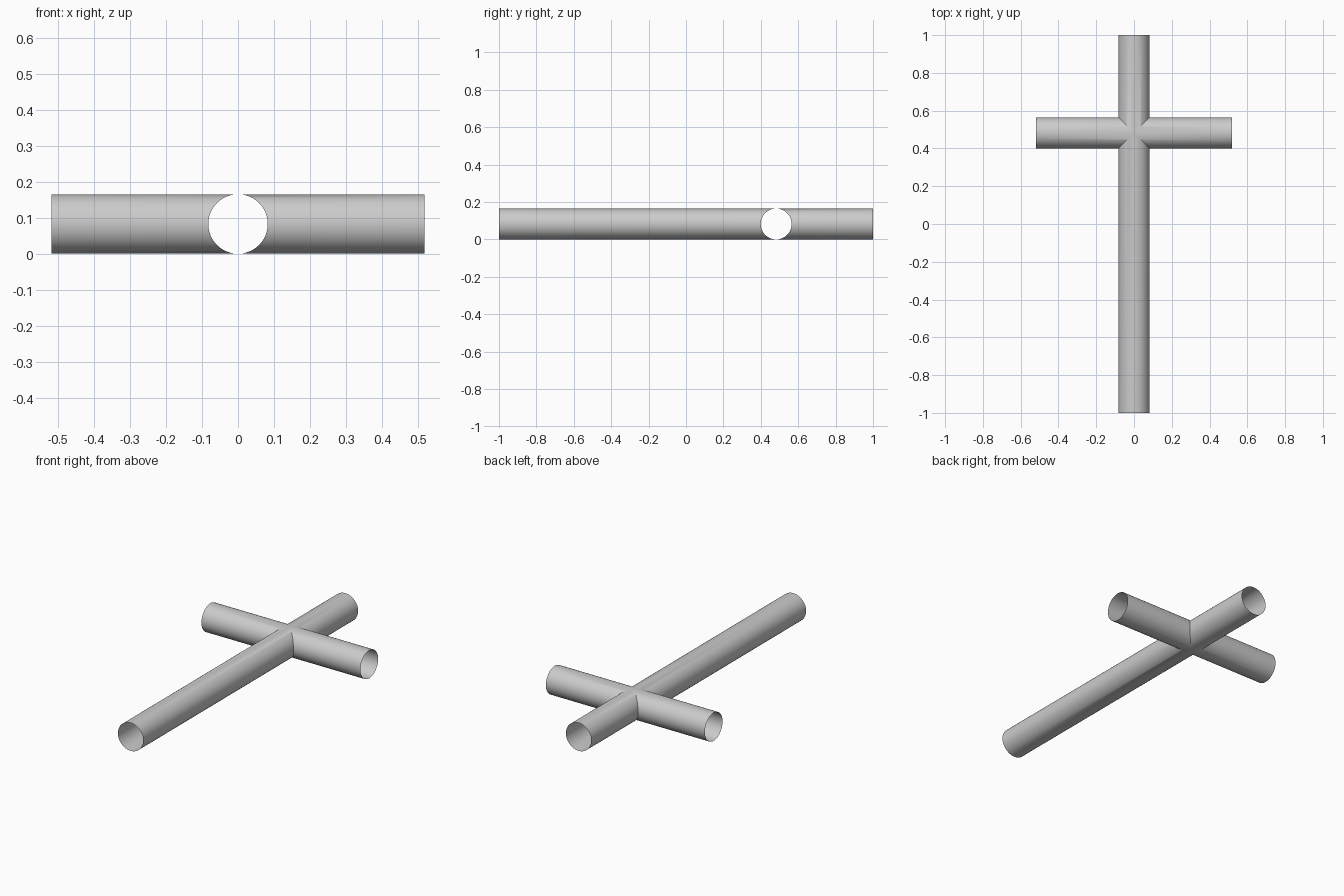
import bpy
import bmesh
import math
from mathutils import Matrix, Vector

cube = bpy.data.objects.get("Cube")
if cube:
    bpy.data.objects.remove(cube, do_unlink=True)

RADIUS = 0.0825
SIDES = 64
CROSSING = Vector((0, 0.482, RADIUS))
SHORT_ARM = 0.518
LONG_ARM = 1.482

# Plain grey material
grey = bpy.data.materials.new("light grey")
grey.use_nodes = True
colour = (0.6, 0.6, 0.6, 1)
grey.diffuse_color = colour
grey.node_tree.nodes["Principled BSDF"].inputs["Base Color"].default_value = colour


def add_arm(bm, length, turn):
    """Open tube running out from the crossing, mitred against its neighbours."""
    place = Matrix.Translation(CROSSING) @ Matrix.Rotation(turn, 4, "Z")
    inner, outer = [], []
    for i in range(SIDES):
        a = math.tau * i / SIDES
        y, z = RADIUS * math.cos(a), RADIUS * math.sin(a)
        inner.append(bm.verts.new(place @ Vector((abs(y), y, z))))
        outer.append(bm.verts.new(place @ Vector((length, y, z))))
    for i in range(SIDES):
        j = (i + 1) % SIDES
        bm.faces.new((inner[i], outer[i], outer[j], inner[j]))


# Four hollow arms: left, back, right, and the long front one
bm = bmesh.new()
for k, length in enumerate((SHORT_ARM, SHORT_ARM, SHORT_ARM, LONG_ARM)):
    add_arm(bm, length, k * math.pi / 2)

# Weld the mitred seams into one surface
bmesh.ops.remove_doubles(bm, verts=bm.verts, dist=0.0005)
bmesh.ops.recalc_face_normals(bm, faces=bm.faces)
top = max(bm.faces, key=lambda f: f.calc_center_median().z)
if top.normal.z < 0:
    bmesh.ops.reverse_faces(bm, faces=bm.faces)

mesh = bpy.data.meshes.new("crossed_tubes")
bm.to_mesh(mesh)
bm.free()
mesh.materials.append(grey)
tubes = bpy.data.objects.new("crossed_tubes", mesh)
bpy.context.collection.objects.link(tubes)

# Smooth tubes with crisp seams
bpy.ops.object.select_all(action="DESELECT")
tubes.select_set(True)
bpy.context.view_layer.objects.active = tubes
bpy.ops.object.shade_smooth_by_angle(angle=math.radians(30))
